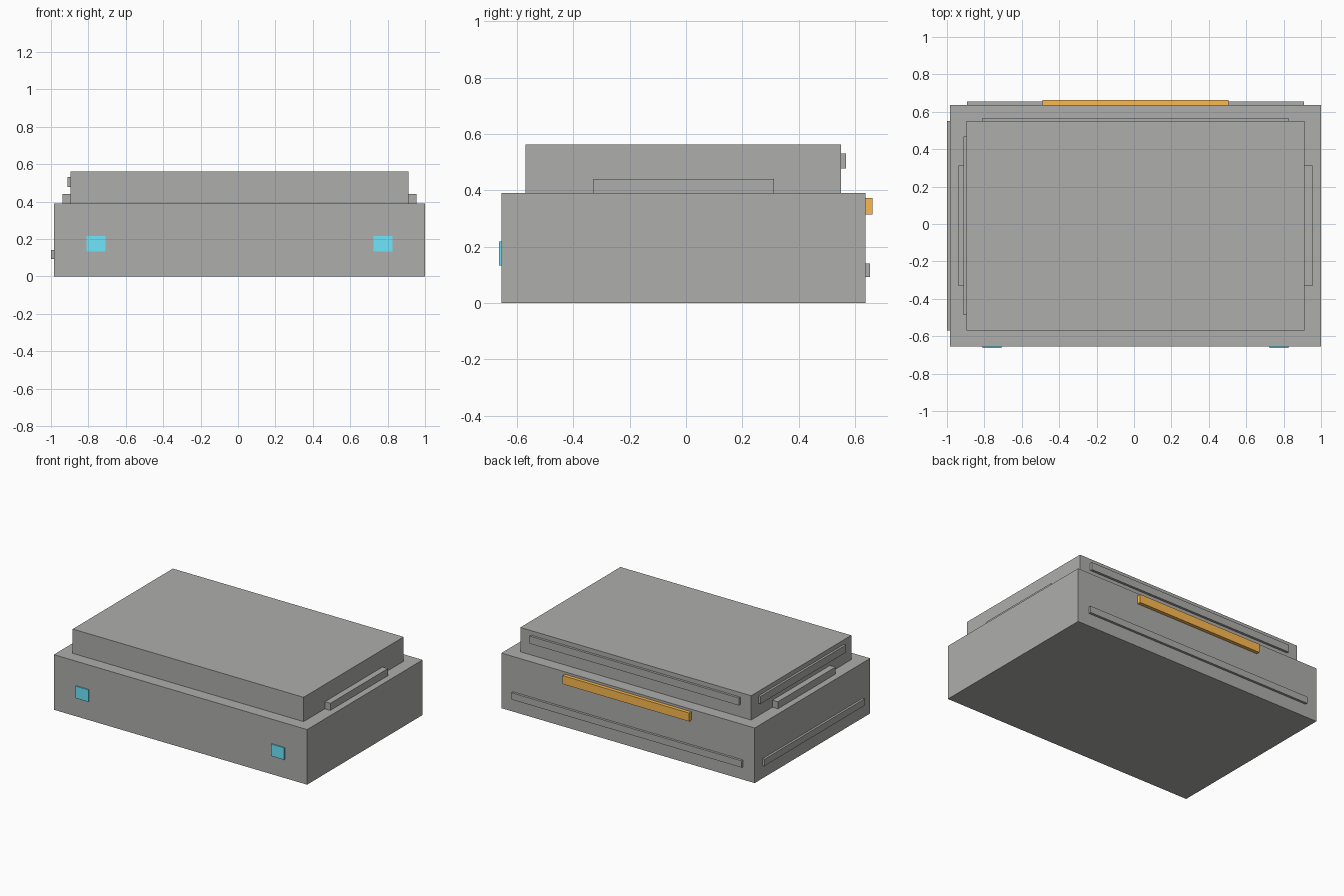
import bpy

if "Cube" in bpy.data.objects:
    bpy.data.objects.remove(bpy.data.objects["Cube"])

CX, CY = 0.008, -0.009  # centre of the main volumes


def material(name, color):
    m = bpy.data.materials.new(name)
    m.diffuse_color = color
    m.use_nodes = True
    m.node_tree.nodes["Principled BSDF"].inputs["Base Color"].default_value = m.diffuse_color
    return m


grey = material("dark_grey", (0.42, 0.42, 0.41, 1))
blue = material("light_blue", (0.16, 0.79, 0.98, 1))
orange = material("orange", (0.98, 0.49, 0.08, 1))


def box(name, x, y, z, mat=grey):
    """Box from (min, max) ranges on each axis."""
    lo, hi = zip(x, y, z)
    bpy.ops.mesh.primitive_cube_add(size=1, location=[(a + b) / 2 for a, b in zip(lo, hi)])
    ob = bpy.context.object
    ob.name = name
    ob.scale = [b - a for a, b in zip(lo, hi)]
    bpy.ops.object.transform_apply(location=False, rotation=False, scale=True)
    ob.data.materials.append(mat)
    return ob


def span(centre, half):
    return (centre - half, centre + half)


# Stacked main volumes with trim strips on their back and left faces:
# half sizes, z range, strip half lengths (back, left), strip z range
tiers = {
    "lower": (0.992, 0.646, (0, 0.39), 0.902, 0.561, (0.092, 0.14)),
    "upper": (0.904, 0.56, (0.39, 0.562), 0.819, 0.478, (0.477, 0.53)),
}
for name, (hx, hy, z, back_half, left_half, strip_z) in tiers.items():
    box(name + "_body", span(CX, hx), span(CY, hy), z)
    back, left = CY + hy, CX - hx
    box(name + "_back_strip", span(CX, back_half), (back - 0.01, back + 0.017), strip_z)
    box(name + "_left_strip", (left - 0.016, left + 0.01), span(CY, left_half), strip_z)

# Side ledges resting on the lower body
for side, s in (("left", -1), ("right", 1)):
    edge = CX + s * 0.904
    box(side + "_ledge", sorted((edge - s * 0.01, edge + s * 0.043)),
        span(-0.009, 0.322), (0.39, 0.44))

# Orange bar on the back
box("back_bar", span(CX, 0.496), (0.625, 0.662), (0.313, 0.373), orange)

# Blue panels on the front
for side, s in (("left", -1), ("right", 1)):
    box(side + "_front_panel", span(CX + s * 0.767, 0.051), (-0.663, -0.645),
        (0.132, 0.217), blue)
